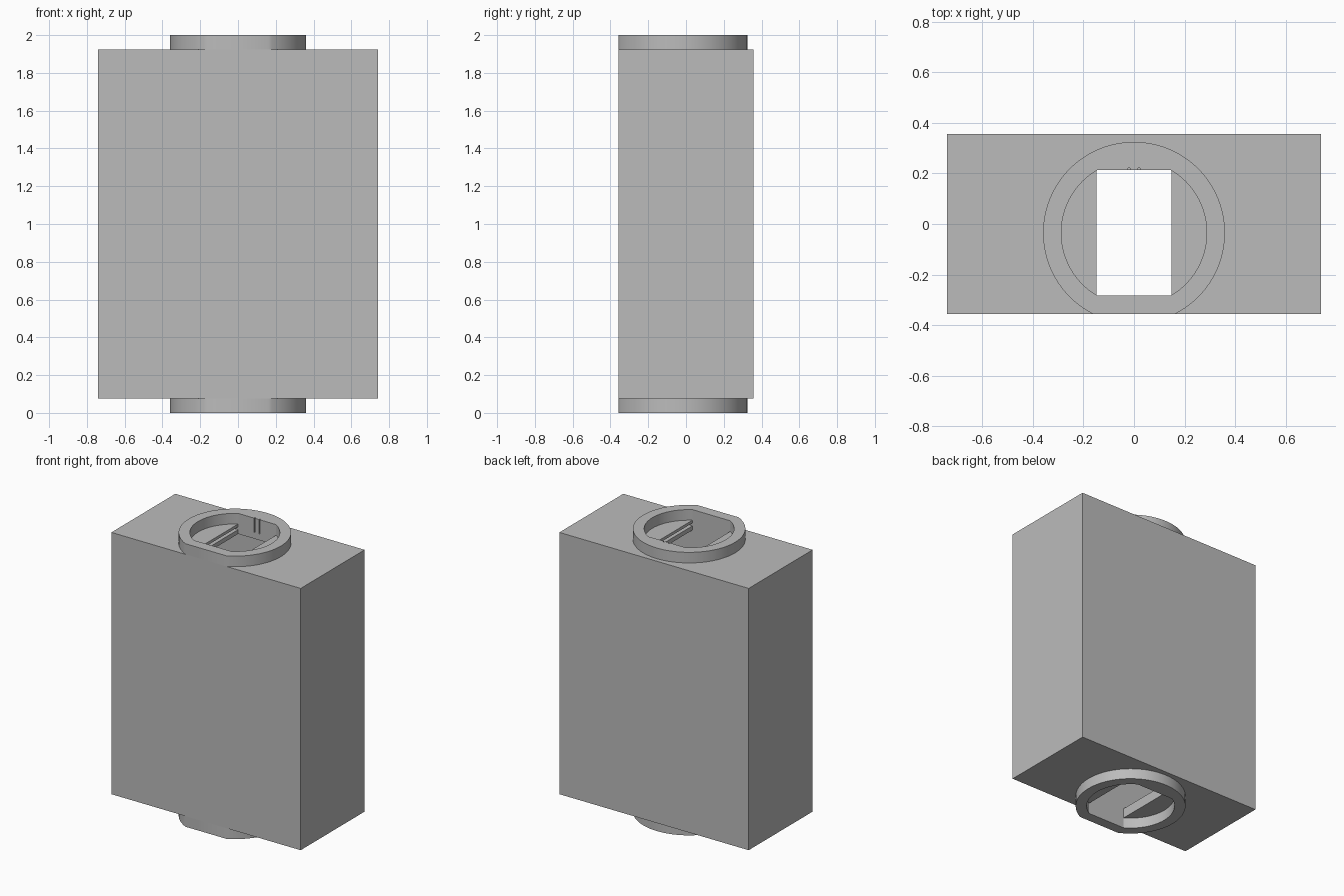
import bpy

default = bpy.data.objects.get("Cube")
if default:
    bpy.data.objects.remove(default, do_unlink=True)

grey = bpy.data.materials.new("plain grey")
grey.use_nodes = True
colour = (0.5, 0.5, 0.5, 1)
grey.diffuse_color = colour
grey.node_tree.nodes["Principled BSDF"].inputs["Base Color"].default_value = colour

HALF_X, HALF_Y = 0.74, 0.357
LOW, HIGH = 0.075, 1.925
WALL = 0.07
RING_Y = -0.035
HOLE_FRONT, HOLE_BACK, HOLE_X = -0.283, 0.213, 0.148


def finish(obj, name):
    obj.name = name
    obj.data.materials.append(grey)
    return obj


def box(name, x0, x1, y0, y1, z0, z1):
    bpy.ops.mesh.primitive_cube_add(
        size=1, location=((x0 + x1) / 2, (y0 + y1) / 2, (z0 + z1) / 2))
    obj = bpy.context.object
    obj.scale = (x1 - x0, y1 - y0, z1 - z0)
    bpy.ops.object.transform_apply(location=True, rotation=False, scale=True)
    return finish(obj, name)


def cylinder(name, radius, z0, z1):
    bpy.ops.mesh.primitive_cylinder_add(
        vertices=96, radius=radius, depth=z1 - z0, location=(0, RING_Y, (z0 + z1) / 2))
    bpy.ops.object.transform_apply(location=True, rotation=False, scale=True)
    return finish(bpy.context.object, name)


def combine(target, tool, operation="DIFFERENCE"):
    """Apply a boolean and discard the tool object."""
    mod = target.modifiers.new("cut", "BOOLEAN")
    mod.operation, mod.solver, mod.object = operation, "EXACT", tool
    bpy.context.view_layer.objects.active = target
    bpy.ops.object.modifier_apply(modifier=mod.name)
    bpy.data.objects.remove(tool, do_unlink=True)


# Hollow case with a rectangular passage from top to bottom
case = box("case", -HALF_X, HALF_X, -HALF_Y, HALF_Y, LOW, HIGH)
combine(case, box("cavity", -HALF_X + WALL, HALF_X - WALL,
                  HOLE_FRONT, HALF_Y - WALL, LOW + WALL, HIGH - WALL))
combine(case, box("passage", -HOLE_X, HOLE_X, HOLE_FRONT, HOLE_BACK, -0.1, 2.1))

# Thin slide slot through the sides of the upper opening
combine(case, box("slide_slot", -0.3, 0.3, HOLE_FRONT, HOLE_BACK, 1.885, 1.905))


def collar(name, z0, z1):
    """Round collar, flush with the front face, with a flat-sided bore."""
    ring = cylinder(name, 0.36, z0, z1)
    combine(ring, box("front_trim", -1, 1, -HALF_Y, 1, z0 - 0.1, z1 + 0.1), "INTERSECT")
    bore = cylinder("bore", 0.288, z0 - 0.05, z1 + 0.05)
    combine(bore, box("bore_flats", -1, 1, HOLE_FRONT, HOLE_BACK, z0 - 0.1, z1 + 0.1),
            "INTERSECT")
    combine(ring, bore)
    return ring


top_collar = collar("top_collar", HIGH, 2)
bottom_collar = collar("bottom_collar", 0, LOW)

# Pair of fine guide notches at the back of the upper opening
for x in (-0.02, 0.02):
    for part in (top_collar, case):
        combine(part, box("notch", x - 0.004, x + 0.004, 0.2, 0.222, 1.9, 2.1))

for part in (case, top_collar, bottom_collar):
    bpy.ops.object.select_all(action="DESELECT")
    part.select_set(True)
    bpy.context.view_layer.objects.active = part
    bpy.ops.object.shade_smooth_by_angle(angle=0.5)
